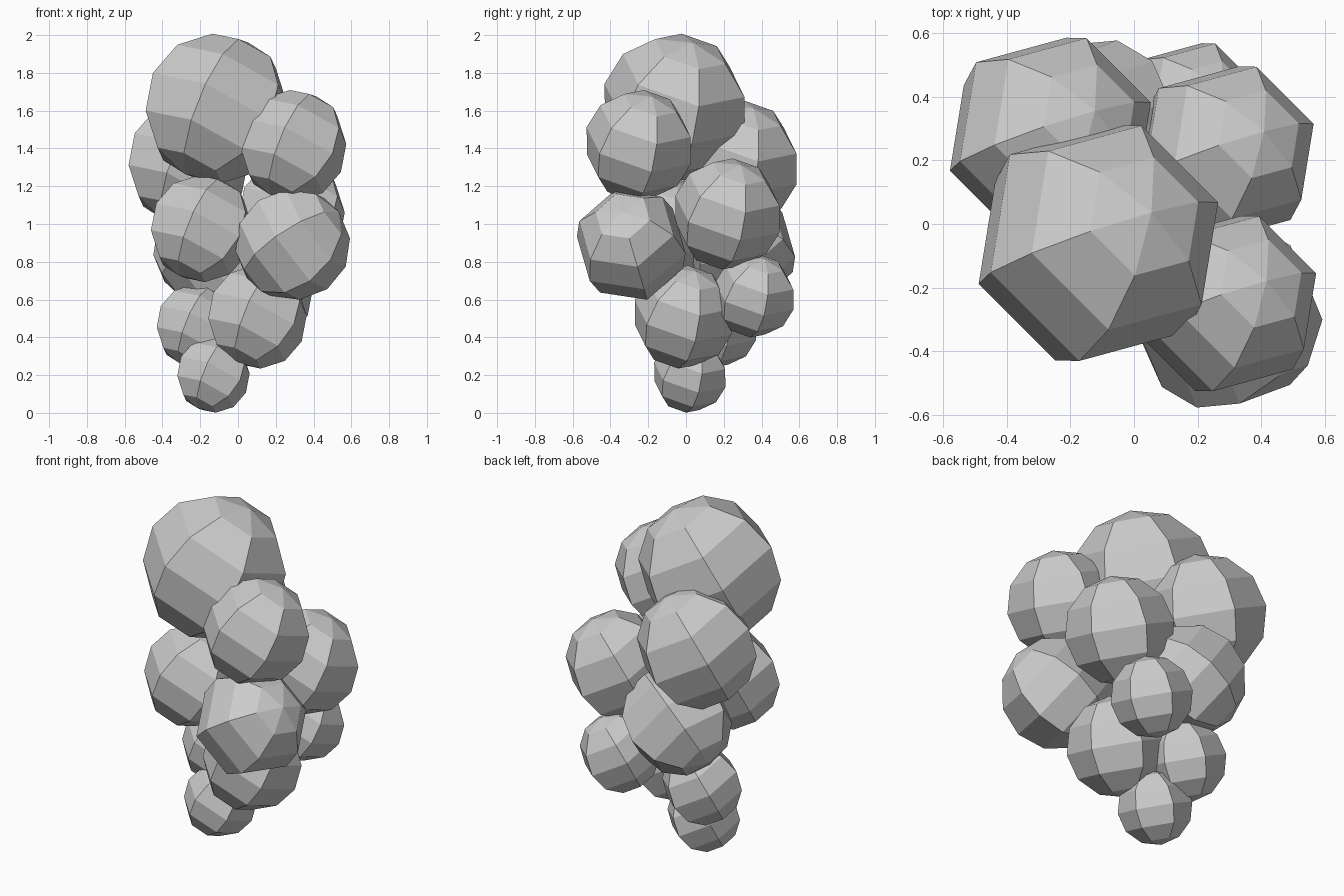
import bpy, bmesh
from math import sin, cos, pi, radians
from mathutils import Matrix

if "Cube" in bpy.data.objects:
    bpy.data.objects.remove(bpy.data.objects["Cube"])

SIDES, RINGS = 6, 6


def grape(name, centre, radius, tilt=29, heading=30, spin=-13):
    """Low-poly ball: spun on its axis, pole tipped by `tilt` toward `heading`."""
    bm = bmesh.new()
    top = bm.verts.new((0, 0, radius))
    bottom = bm.verts.new((0, 0, -radius))
    rows = []
    for r in range(1, RINGS):
        a = pi * r / RINGS
        rows.append([bm.verts.new((radius * sin(a) * cos(2 * pi * s / SIDES),
                                   radius * sin(a) * sin(2 * pi * s / SIDES),
                                   radius * cos(a))) for s in range(SIDES)])
    for s in range(SIDES):
        n = (s + 1) % SIDES
        bm.faces.new((top, rows[0][s], rows[0][n]))
        bm.faces.new((bottom, rows[-1][n], rows[-1][s]))
        for upper, lower in zip(rows, rows[1:]):
            bm.faces.new((upper[s], lower[s], lower[n], upper[n]))
    mesh = bpy.data.meshes.new(name)
    rot = (Matrix.Rotation(radians(heading), 4, 'Z') @ Matrix.Rotation(radians(tilt), 4, 'Y')
           @ Matrix.Rotation(radians(spin), 4, 'Z'))
    bm.transform(Matrix.Translation(centre) @ rot)
    bmesh.ops.recalc_face_normals(bm, faces=bm.faces)
    bm.to_mesh(mesh)
    bm.free()
    obj = bpy.data.objects.new(name, mesh)
    bpy.context.collection.objects.link(obj)
    return obj


# Top of the bunch
grape("grape_top", (-0.112, -0.06, 1.612), 0.398)
grape("grape_upper_front_right", (0.293, -0.25, 1.415), 0.296)
grape("grape_upper_back_left", (-0.263, 0.275, 1.322), 0.334)

# Middle of the bunch
grape("grape_middle_back_right", (0.285, 0.22, 1.053), 0.296)
grape("grape_middle_front_left", (-0.192, -0.125, 0.975), 0.284)
grape("grape_middle_front_right", (0.29, -0.29, 0.89), 0.305, 55, -12, 20)
grape("grape_middle_back_left", (-0.145, 0.29, 0.87), 0.305, 55, -12, 20)

# Lower end of the bunch
grape("grape_lower_back_right", (0.18, 0.362, 0.62), 0.222)
grape("grape_lower_front", (0.103, -0.015, 0.508), 0.275)
grape("grape_lower_left", (-0.22, 0.165, 0.46), 0.222)
grape("grape_bottom", (-0.13, 0.02, 0.202), 0.202)
